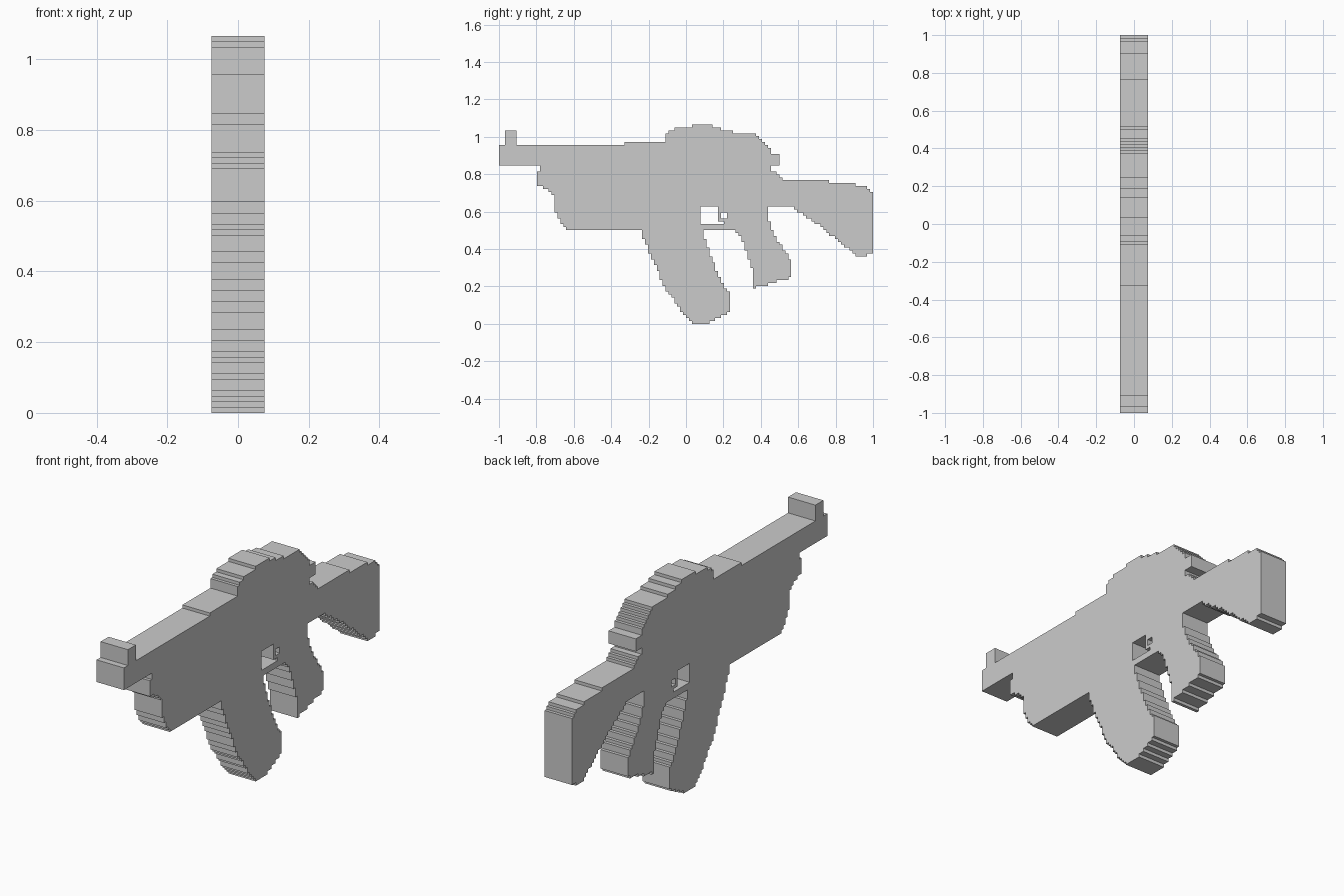
import bpy, bmesh

if "Cube" in bpy.data.objects:
    bpy.data.objects.remove(bpy.data.objects["Cube"])

HALF = 0.075                    # half thickness
NY, NZ = 128, 68                # steps of the jagged outline
DY, DZ = 2 / NY, 1.066 / NZ


def box(y0, z0, y1, z1):
    return [(y0, z0), (y1, z0), (y1, z1), (y0, z1)]


def inside(poly, y, z):
    hit = False
    for (y1, z1), (y2, z2) in zip(poly, poly[1:] + poly[:1]):
        if (z1 > z) != (z2 > z) and y < (y2 - y1) * (z - z1) / (z2 - z1) + y1:
            hit = not hit
    return hit


# Openings around the trigger
openings = [box(.08, .535, .17, .63), box(.17, .535, .205, .55), box(.19, .567, .22, .6)]
owner = {}                      # grid cell -> part name


def claim(name, poly):
    """Give every free grid cell inside a side profile to the named part."""
    for j in range(NY):
        for k in range(NZ):
            y, z = -1 + (j + .5) * DY, (k + .5) * DZ
            if inside(poly, y, z) and not any(inside(o, y, z) for o in openings):
                owner.setdefault((j, k), name)


# Barrel with its rear ridge
claim("barrel", box(-1, .844, -.2, .961))
claim("barrel", box(-.324, .95, -.1, .976))
# Sights
claim("front_sight", box(-.968, .96, -.908, 1.037))
claim("rear_sight", box(.43, .852, .507, .915))
claim("top_bump", box(.32, .99, .378, 1.022))
# Domed receiver
claim("receiver", [(-.2, .507), (-.2, .96), (-.12, .97), (-.09, 1.038), (.1, 1.068),
                   (.24, 1.03), (.38, 1), (.45, .93), (.44, .634), (.26, .507)])
# Fore-end under the barrel
claim("handguard", [(-.2, .85), (-.77, .85), (-.8, .79), (-.79, .74), (-.7, .69),
                    (-.7, .6), (-.645, .507), (-.2, .507)])
# Curved magazine
claim("magazine", [(-.26, .54), (-.2, .39), (-.11, .19), (0, .035), (.04, 0), (.11, 0),
                   (.24, .07), (.24, .14), (.175, .26), (.115, .41), (.08, .52)])
# Hand grip
claim("grip", [(.25, .53), (.3, .45), (.352, .3), (.36, .19), (.57, .25), (.57, .33),
               (.49, .44), (.43, .58), (.44, .634)])
# Shoulder stock
claim("stock", [(.44, .634), (.44, .84), (.52, .775), (.85, .755), (.97, .735), (1, .7),
                (1, .375), (.92, .36), (.715, .525), (.57, .625)])


def build(name):
    bm = bmesh.new()
    verts = {}

    def face(*corners):
        for c in corners:
            if c not in verts:
                verts[c] = bm.verts.new((c[0] * HALF, -1 + c[1] * DY, c[2] * DZ))
        bm.faces.new([verts[c] for c in corners])

    for (j, k), part in owner.items():
        if part != name:
            continue
        ring = box(j, k, j + 1, k + 1)
        face(*[(1, *c) for c in ring])
        face(*[(-1, *c) for c in reversed(ring)])
        # Walls only on the outer outline, so the parts join without inner faces
        for i, step in enumerate([(0, -1), (1, 0), (0, 1), (-1, 0)]):
            if (j + step[0], k + step[1]) not in owner:
                a, b = ring[i], ring[(i + 1) % 4]
                face((-1, *a), (-1, *b), (1, *b), (1, *a))
    # Merge the grid into large flat faces
    bmesh.ops.dissolve_limit(bm, angle_limit=.02, verts=bm.verts, edges=bm.edges)
    bmesh.ops.triangulate(bm, faces=[f for f in bm.faces if len(f.verts) > 4])
    mesh = bpy.data.meshes.new(name)
    bm.to_mesh(mesh)
    bm.free()
    bpy.context.collection.objects.link(bpy.data.objects.new(name, mesh))


for name in dict.fromkeys(owner.values()):
    build(name)
